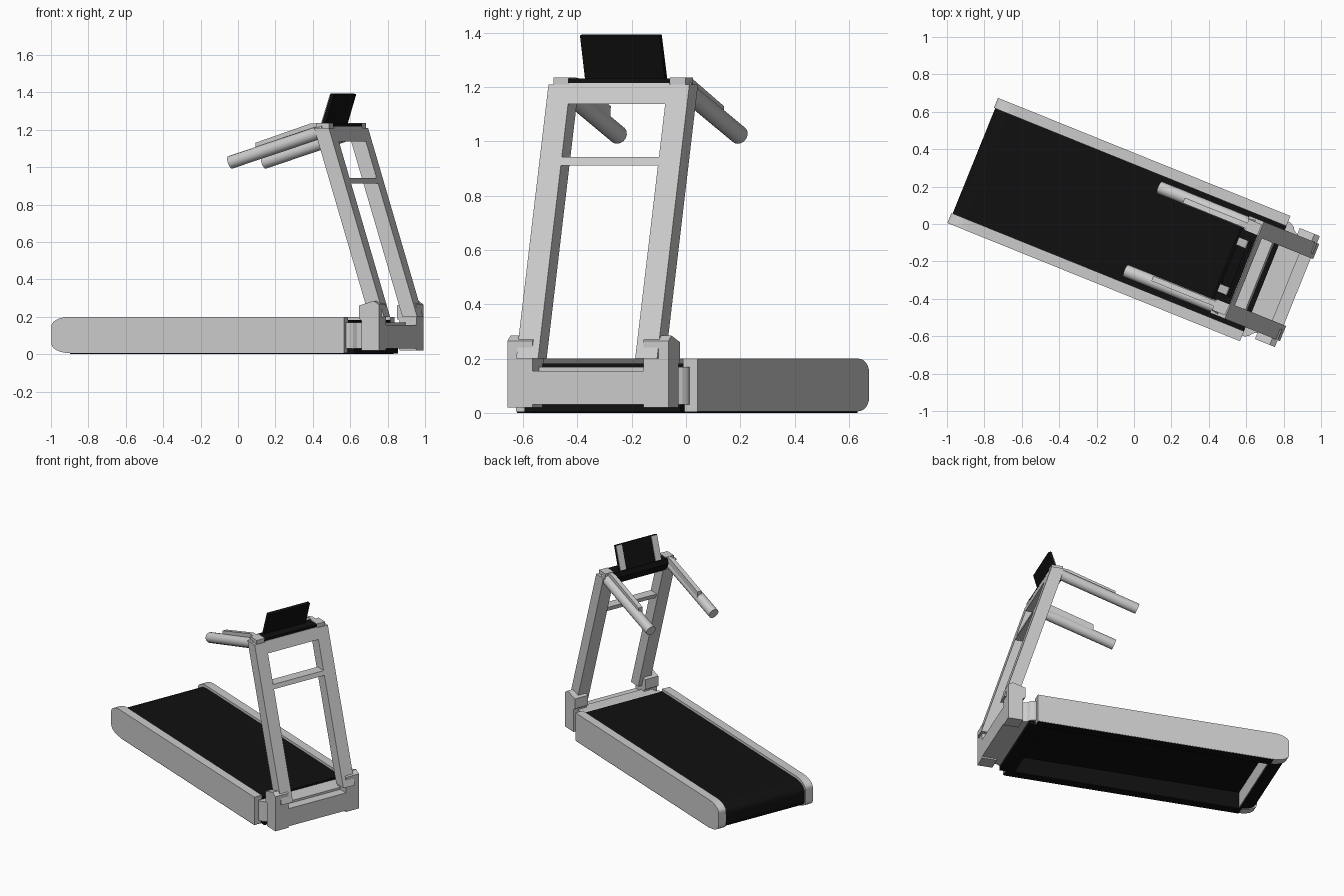
import bpy, bmesh, math
from mathutils import Matrix, Vector

if "Cube" in bpy.data.objects:
    bpy.data.objects.remove(bpy.data.objects["Cube"])

# Everything is built along its own length axis, then turned about z
TURN = Matrix.Rotation(math.radians(-22), 4, 'Z') @ Matrix.Translation((0, -0.008, 0))
black = bpy.data.materials.new("black")
black.diffuse_color = (0.005, 0.005, 0.005, 1)
black.use_nodes = True
black.node_tree.nodes["Principled BSDF"].inputs["Base Color"].default_value = black.diffuse_color


def finish(name, bm, mat=None):
    bmesh.ops.recalc_face_normals(bm, faces=bm.faces[:])
    me = bpy.data.meshes.new(name)
    bm.to_mesh(me)
    bm.free()
    ob = bpy.data.objects.new(name, me)
    bpy.context.collection.objects.link(ob)
    ob.matrix_world = TURN
    if mat:
        me.materials.append(mat)
    return ob


def extrude(name, pts, v0, v1, mat=None):
    """Side profile of (length, height) points extruded across the width."""
    bm = bmesh.new()
    face = bm.faces.new([bm.verts.new((u, v0, z)) for u, z in pts])
    out = bmesh.ops.extrude_face_region(bm, geom=[face])
    vs = [g for g in out["geom"] if isinstance(g, bmesh.types.BMVert)]
    bmesh.ops.translate(bm, verts=vs, vec=(0, v1 - v0, 0))
    return finish(name, bm, mat)


def box(name, u, v, z, mat=None):
    return extrude(name, [(u[0], z[0]), (u[1], z[0]), (u[1], z[1]), (u[0], z[1])], v[0], v[1], mat)


def tube(name, a, b, r):
    a, b = Vector(a), Vector(b)
    bm = bmesh.new()
    bmesh.ops.create_cone(bm, cap_ends=True, segments=16, radius1=r, radius2=r, depth=(b - a).length,
                          matrix=Matrix.Translation((a + b) / 2) @ (b - a).to_track_quat('Z', 'Y').to_matrix().to_4x4())
    for f in bm.faces:
        f.smooth = len(f.verts) == 4
    return finish(name, bm)


def rounded_back(u, z0, z1, ru, rz, n=6):
    """Elliptically rounded back end, from the top round to the bottom."""
    top = [(u + ru - ru * math.sin(t), z1 - rz + rz * math.cos(t))
           for t in (math.pi / 2 * i / n for i in range(n + 1))]
    return top + [(p, z0 + z1 - q) for p, q in reversed(top)]


def post_u(z):
    """Front face of the leaning posts at height z."""
    return 0.64 + 0.315 * (1.21 - z)


def leaning(z0, z1, depth, front=0.0):
    a, b = post_u(z0) - front, post_u(z1) - front
    return [(a, z0), (b, z1), (b - depth, z1), (a - depth, z0)]


# Belt deck, hollow underneath
extrude("belt_deck", rounded_back(-0.92, 0.008, 0.182, 0.1, 0.06) +
        [(-0.81, 0.008), (-0.81, 0.12), (0.76, 0.12), (0.76, 0.182)], -0.305, 0.305, black)
box("rear_inner_wall", (-0.812, -0.805), (-0.3, 0.3), (0.01, 0.12))

# Neck with flared corners joining the deck to the front bar
bm = bmesh.new()
plan = [(0.74, 0.33), (0.775, 0.328), (0.795, 0.315), (0.81, 0.295), (0.83, 0.285), (0.88, 0.285)]
neck = bm.faces.new([bm.verts.new((u, v, 0.03)) for u, v in plan + [(u, -v) for u, v in reversed(plan)]])
res = bmesh.ops.extrude_face_region(bm, geom=[neck])
bmesh.ops.translate(bm, vec=(0, 0, 0.14), verts=[g for g in res["geom"] if isinstance(g, bmesh.types.BMVert)])
finish("neck", bm)
box("front_bottom_plate", (0.7, 0.8), (-0.31, 0.31), (0.004, 0.03), black)

# Front base bar
box("base_bar", (0.865, 0.945), (-0.32, 0.32), (0.03, 0.155))

# Parts repeated on both sides
for side, s in (("left", -1), ("right", 1)):
    extrude(side + "_rail", rounded_back(-0.927, 0.006, 0.2, 0.105, 0.05) + [(0.76, 0.006), (0.76, 0.2)],
            s * 0.303, s * 0.361)
    box(side + "_rail_skirt", (-0.81, 0.76), (s * 0.298, s * 0.304), (0.004, 0.13), black)
    box(side + "_rail_underside", (-0.82, 0.755), (s * 0.3, s * 0.358), (0.0, 0.008), black)
    extrude(side + "_boot", [(0.845, 0.02), (0.945, 0.02), (0.945, 0.265), (0.915, 0.285), (0.83, 0.26),
                             (0.83, 0.19), (0.845, 0.18)], s * 0.22, s * 0.32)
    extrude(side + "_post", leaning(0.2, 1.21, 0.085), s * 0.193, s * 0.28)
    box(side + "_post_cap", (0.56, 0.635), (s * 0.2, s * 0.262), (1.205, 1.236))
    # Handle tube with a slim control strip on top
    tube(side + "_handle", (0.055, s * 0.24, 1.025), (0.6, s * 0.24, 1.195), 0.035)
    extrude(side + "_handle_strip", [(0.205, 1.07), (0.2, 1.13), (0.52, 1.234), (0.6, 1.234), (0.6, 1.18)],
            s * 0.21, s * 0.24)

# Cross members between the posts
extrude("crossbar", leaning(0.912, 0.942, 0.07), -0.2, 0.2)
extrude("console_beam", leaning(1.138, 1.216, 0.085), -0.2, 0.2)

# Console tray and tilted screen with bright edge strips
extrude("console_tray", [(0.56, 1.15), (0.535, 1.2), (0.545, 1.232), (0.635, 1.232), (0.635, 1.214), (0.575, 1.214)],
        -0.205, 0.205, black)
extrude("screen", [(0.55, 1.228), (0.572, 1.228), (0.622, 1.389), (0.604, 1.395)], -0.162, 0.155, black)
for side, a, b in (("left", -0.16, -0.115), ("right", 0.11, 0.154)):
    extrude(side + "_screen_strip", [(0.547, 1.236), (0.555, 1.236), (0.606, 1.39), (0.599, 1.392)], a, b)
